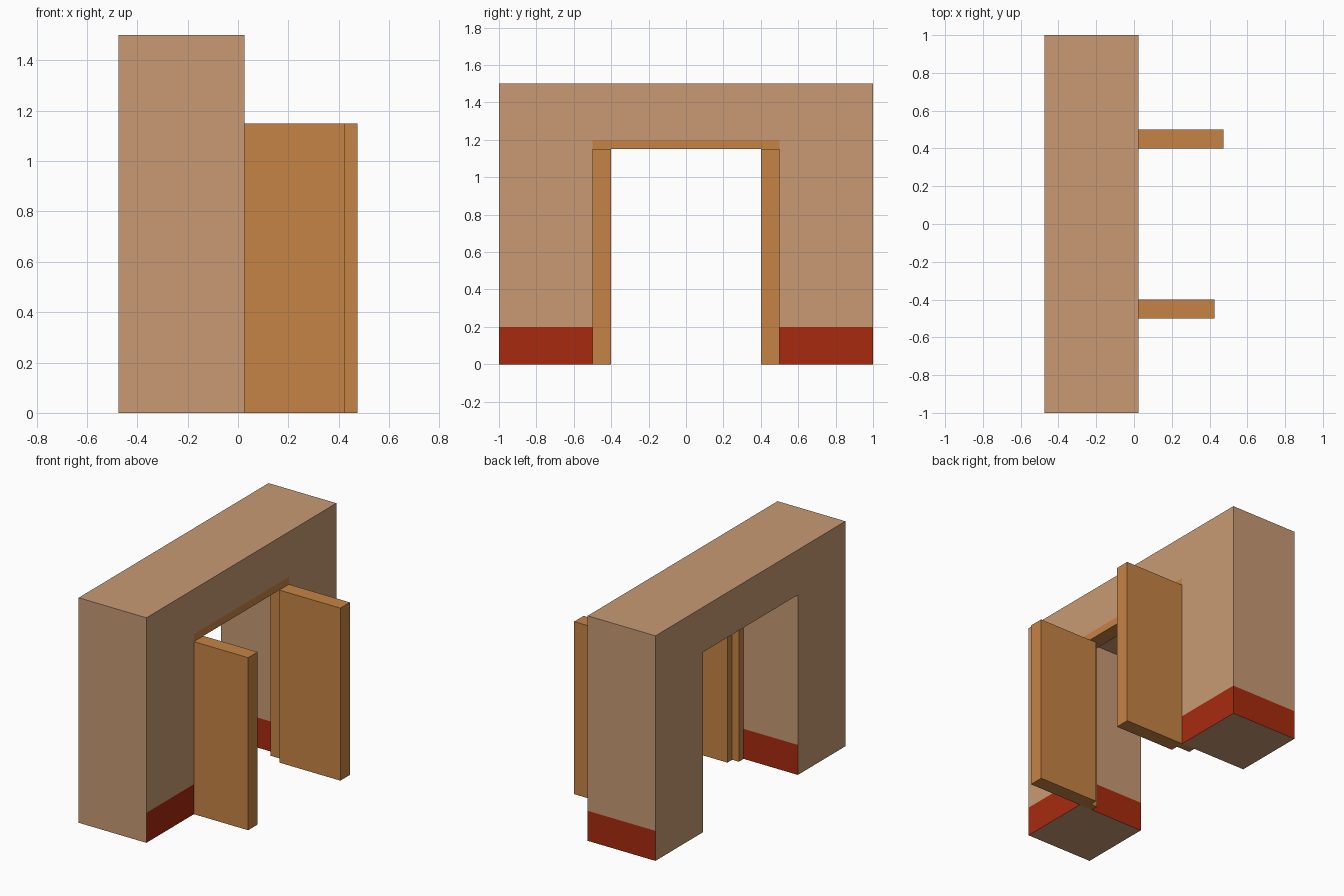
import bpy, bmesh
from mathutils import Vector, Matrix

if "Cube" in bpy.data.objects:
    bpy.data.objects.remove(bpy.data.objects["Cube"])


def material(name, rgb):
    m = bpy.data.materials.new(name)
    m.diffuse_color = (*rgb, 1)
    m.use_nodes = True
    m.node_tree.nodes["Principled BSDF"].inputs["Base Color"].default_value = m.diffuse_color
    return m


PLASTER = material("tan plaster", (0.578, 0.323, 0.174))
WOOD = material("orange wood", (0.558, 0.231, 0.058))
RED = material("red base band", (0.392, 0.023, 0.0045))


def finish(name, bm, *mats):
    me = bpy.data.meshes.new(name)
    bm.to_mesh(me)
    bm.free()
    for m in mats:
        me.materials.append(m)
    ob = bpy.data.objects.new(name, me)
    bpy.context.collection.objects.link(ob)
    return ob


def portal(ys, zs, x0, x1):
    """Doorway shape: grid of quads in the YZ plane, middle column open below the top row, extruded in x."""
    bm = bmesh.new()
    v = [[bm.verts.new((x0, y, z)) for z in zs] for y in ys]
    top = len(zs) - 2
    for i in range(3):
        for j in range(len(zs) - 1):
            if i != 1 or j == top:
                bm.faces.new((v[i][j], v[i + 1][j], v[i + 1][j + 1], v[i][j + 1]))
    bmesh.ops.delete(bm, geom=[p for p in bm.verts if not p.link_faces], context='VERTS')
    ext = bmesh.ops.extrude_face_region(bm, geom=bm.faces[:], use_keep_orig=True)["geom"]
    moved = [g for g in ext if isinstance(g, bmesh.types.BMVert)]
    bmesh.ops.translate(bm, verts=moved, vec=(x1 - x0, 0, 0))
    bmesh.ops.recalc_face_normals(bm, faces=bm.faces[:])
    return bm


def box(name, lo, hi, mat):
    bm = bmesh.new()
    lo, hi = Vector(lo), Vector(hi)
    mtx = Matrix.Translation((lo + hi) / 2) @ Matrix.Diagonal((*(hi - lo), 1))
    bmesh.ops.create_cube(bm, size=1, matrix=mtx)
    return finish(name, bm, mat)


# Wall with doorway; red base band on the outer face, jambs and one end only
bm = portal((-1, -0.5, 0.5, 1), (0, 0.2, 1.2, 1.5), -0.475, 0.025)
for f in bm.faces:
    f.normal_update()
    c, n = f.calc_center_median(), f.normal
    if c.z < 0.2 and abs(n.z) < 0.5 and n.x > -0.5 and c.y > -0.99:
        f.material_index = 1
finish("wall", bm, PLASTER, RED)

# Door frame lining the opening, flush with the outer face
finish("door_frame", portal((-0.5, -0.45, 0.45, 0.5), (0, 1.15, 1.2), -0.075, 0.025), WOOD)

# Two open doors; one is set slightly deeper into the frame
box("front_door", (-0.025, -0.5, 0), (0.425, -0.4, 1.15), WOOD)
box("back_door", (0.025, 0.4, 0), (0.475, 0.5, 1.15), WOOD)
